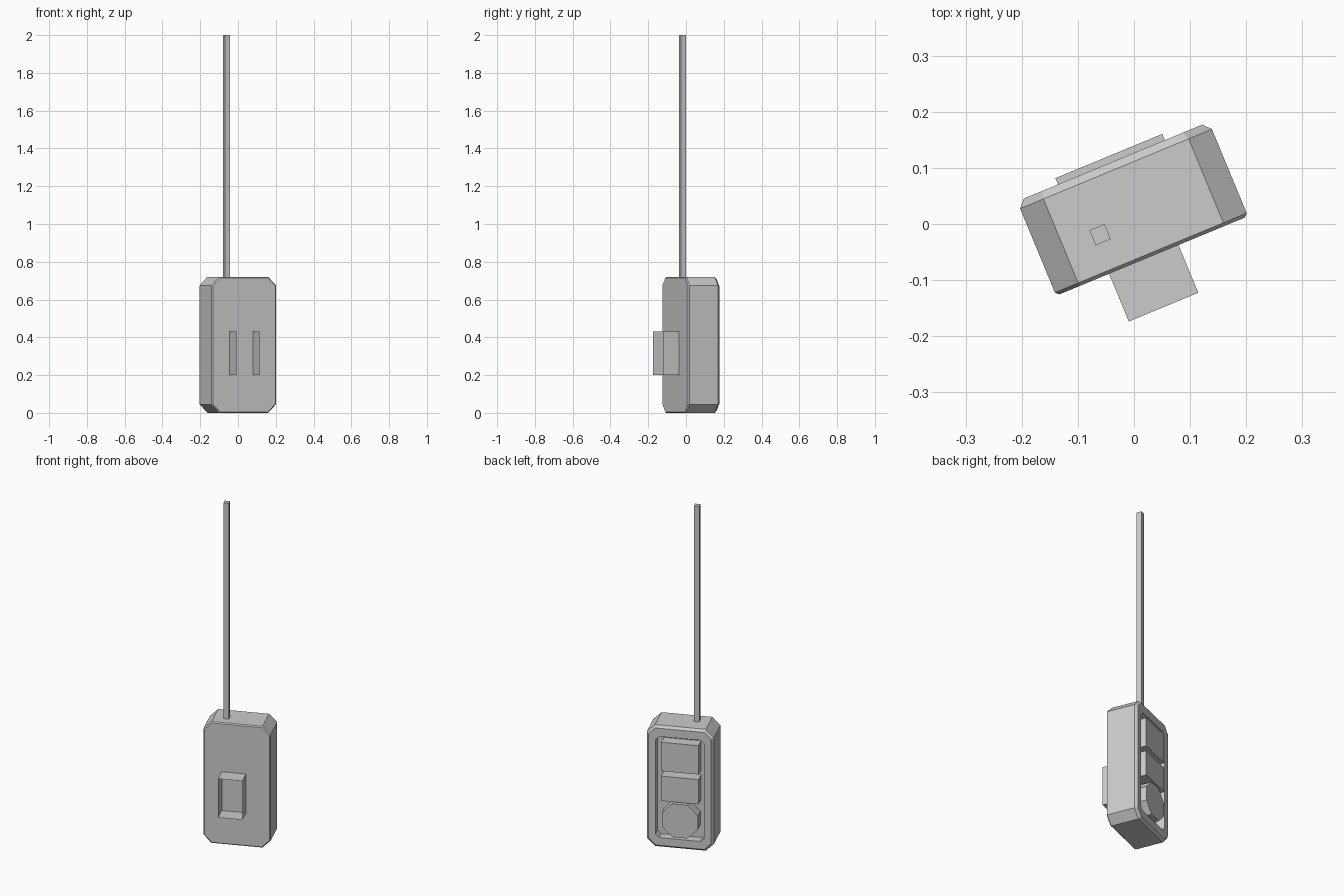
import bpy, bmesh, math

cube = bpy.data.objects.get("Cube")
if cube:
    bpy.data.objects.remove(cube, do_unlink=True)

TURN = math.radians(22.5)   # the whole handset is turned about z
FLOOR = 0.065               # depth of the recessed control panel

grey = bpy.data.materials.new("plain grey")
grey.use_nodes = True
grey.diffuse_color = (0.6, 0.6, 0.6, 1)
bsdf = next(n for n in grey.node_tree.nodes if n.type == 'BSDF_PRINCIPLED')
bsdf.inputs["Base Color"].default_value = (0.6, 0.6, 0.6, 1)


def outline(x, z, w, h, cut):
    """Upright rectangle with half sizes w, h and cut corners."""
    if not cut:
        return [(x - w, z - h), (x + w, z - h), (x + w, z + h), (x - w, z + h)]
    return [(x - w + cut, z - h), (x + w - cut, z - h),
            (x + w, z - h + cut), (x + w, z + h - cut),
            (x + w - cut, z + h), (x - w + cut, z + h),
            (x - w, z + h - cut), (x - w, z - h + cut)]


def loft(name, sections, caps=True):
    """Join (y, outline) sections running from front to back."""
    bm = bmesh.new()
    rings = [[bm.verts.new((x, y, z)) for x, z in pts] for y, pts in sections]
    for a, b in zip(rings, rings[1:]):
        for i in range(len(a)):
            j = (i + 1) % len(a)
            bm.faces.new((a[i], b[i], b[j], a[j]))
    if caps:
        bm.faces.new(rings[0])
        bm.faces.new(rings[-1][::-1])
    bmesh.ops.recalc_face_normals(bm, faces=bm.faces)
    mesh = bpy.data.meshes.new(name)
    bm.to_mesh(mesh)
    bm.free()
    mesh.materials.append(grey)
    obj = bpy.data.objects.new(name, mesh)
    obj.rotation_euler.z = TURN
    bpy.context.collection.objects.link(obj)
    return obj


def shell(inset):
    return outline(0.008, 0.36, 0.185 - inset, 0.36 - inset, 0.045 - 0.586 * inset)


# Casing with bevelled rims and a recessed panel in the back
recess = outline(0.008, 0.358, 0.134, 0.3, 0.02)
loft("casing", [(-0.065, shell(0.006)), (-0.059, shell(0)), (0.103, shell(0)),
                (0.117, shell(0.013)), (0.117, recess), (FLOOR, recess)])

# Raised controls in the recess
for name, low, high in (("upper_panel", 0.46, 0.631), ("lower_panel", 0.283, 0.43)):
    pts = outline(0.005, (low + high) / 2, 0.103, (high - low) / 2, 0)
    loft(name, [(FLOOR, pts), (0.129, pts)])
dial = outline(0.005, 0.173, 0.099, 0.099, 0.058)
loft("round_button", [(FLOOR, dial), (0.129, dial)])

# Open-fronted holder on the front, made of four thin walls
holder = outline(-0.008, 0.315, 0.067, 0.115, 0)
loft("front_holder", [(-0.157, holder), (-0.064, holder)], caps=False)

# Square aerial
aerial = outline(-0.063, 1.355, 0.0145, 0.645, 0)
loft("aerial", [(-0.009, aerial), (0.02, aerial)])
